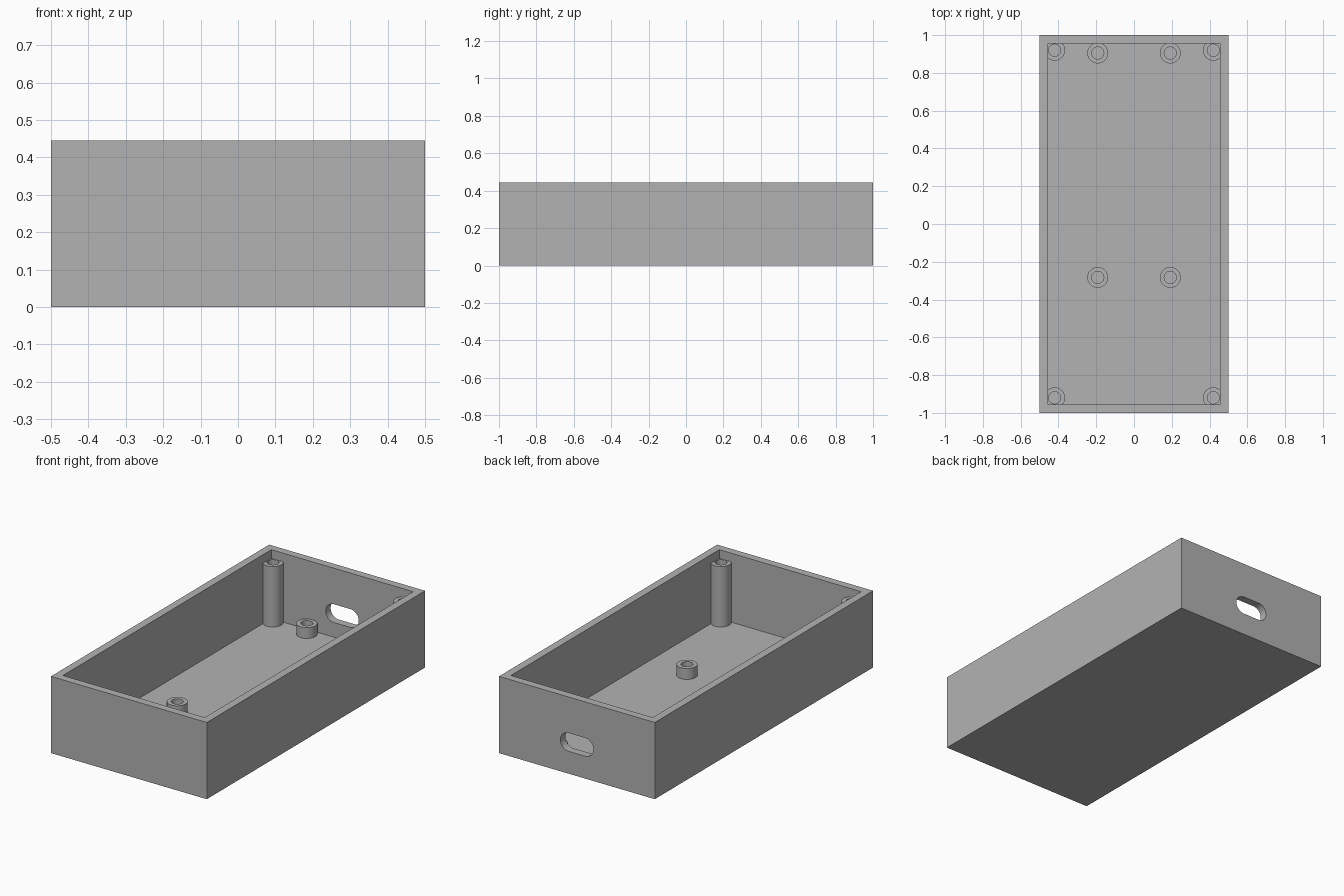
import bpy
import bmesh
from math import cos, sin, pi
from mathutils import Vector

if "Cube" in bpy.data.objects:
    bpy.data.objects.remove(bpy.data.objects["Cube"], do_unlink=True)

HEIGHT, WALL, FLOOR = 0.445, 0.045, 0.045

grey = bpy.data.materials.new("plain grey")
grey.use_nodes = True
colour = (0.448, 0.448, 0.448, 1)
grey.diffuse_color = colour
grey.node_tree.nodes["Principled BSDF"].inputs["Base Color"].default_value = colour


def add_object(name, bm):
    bmesh.ops.recalc_face_normals(bm, faces=bm.faces)
    mesh = bpy.data.meshes.new(name)
    bm.to_mesh(mesh)
    bm.free()
    mesh.materials.append(grey)
    obj = bpy.data.objects.new(name, mesh)
    bpy.context.collection.objects.link(obj)
    return obj


def select_only(obj):
    bpy.ops.object.select_all(action="DESELECT")
    obj.select_set(True)
    bpy.context.view_layer.objects.active = obj


def extrude(bm, face, offset):
    new = bmesh.ops.extrude_face_region(bm, geom=[face])["geom"]
    verts = [g for g in new if isinstance(g, bmesh.types.BMVert)]
    bmesh.ops.translate(bm, verts=verts, vec=offset)


def tube(name, x, y, top, radius=0.055, bore=0.032):
    """Hollow post standing on the floor, spun from its cross-section."""
    base = FLOOR - 0.01
    bm = bmesh.new()
    section = [(bore, base), (radius, base), (radius, top), (bore, top)]
    verts = [bm.verts.new((r, 0, z)) for r, z in section]
    edges = [bm.edges.new((verts[i], verts[(i + 1) % 4])) for i in range(4)]
    bmesh.ops.spin(bm, geom=verts + edges, cent=(0, 0, 0), axis=(0, 0, 1),
                   angle=2 * pi, steps=48, use_merge=True)
    bmesh.ops.remove_doubles(bm, verts=bm.verts, dist=0.0001)
    obj = add_object(name, bm)
    obj.location = (x, y, 0)
    select_only(obj)
    bpy.ops.object.shade_smooth_by_angle()


# Open tray: a block with its top inset for the rim and pushed down to the floor
bm = bmesh.new()
bmesh.ops.create_cube(bm, size=1)
bmesh.ops.scale(bm, verts=bm.verts, vec=(1, 2, HEIGHT))
bmesh.ops.translate(bm, verts=bm.verts, vec=(0, 0, HEIGHT / 2))
top_face = max(bm.faces, key=lambda f: f.calc_center_median().z)
bmesh.ops.inset_region(bm, faces=[top_face], thickness=WALL, use_even_offset=True)
well = bmesh.ops.extrude_discrete_faces(bm, faces=[top_face])["faces"][0]
bmesh.ops.translate(bm, verts=well.verts, vec=(0, 0, FLOOR - HEIGHT))
tray = add_object("tray", bm)

# Rounded cable slot through the back wall
bm = bmesh.new()
ring = []
for side in (1, -1):
    for i in range(17):
        a = -pi / 2 + pi * i / 16
        ring.append(bm.verts.new((side * (0.053 + 0.053 * cos(a)), 0.9,
                                  0.183 + side * 0.053 * sin(a))))
extrude(bm, bm.faces.new(ring), Vector((0, 0.2, 0)))
cutter = add_object("slot_cutter", bm)
cutter.hide_render = True
cut = tray.modifiers.new("cable slot", "BOOLEAN")
cut.operation = "DIFFERENCE"
cut.solver = "EXACT"
cut.object = cutter
select_only(tray)
bpy.ops.object.modifier_apply(modifier=cut.name)
bpy.data.objects.remove(cutter, do_unlink=True)
bpy.ops.object.shade_smooth_by_angle()

# Tall corner posts and short board standoffs, mirrored left and right
for side, x in (("left", 1), ("right", -1)):
    for end, y in (("front", -0.92), ("back", 0.92)):
        tube(f"{end}_{side}_corner_post", x * 0.42, y, 0.395)
    for end, y in (("front", -0.283), ("back", 0.905)):
        tube(f"{end}_{side}_standoff", x * 0.192, y, 0.108)
